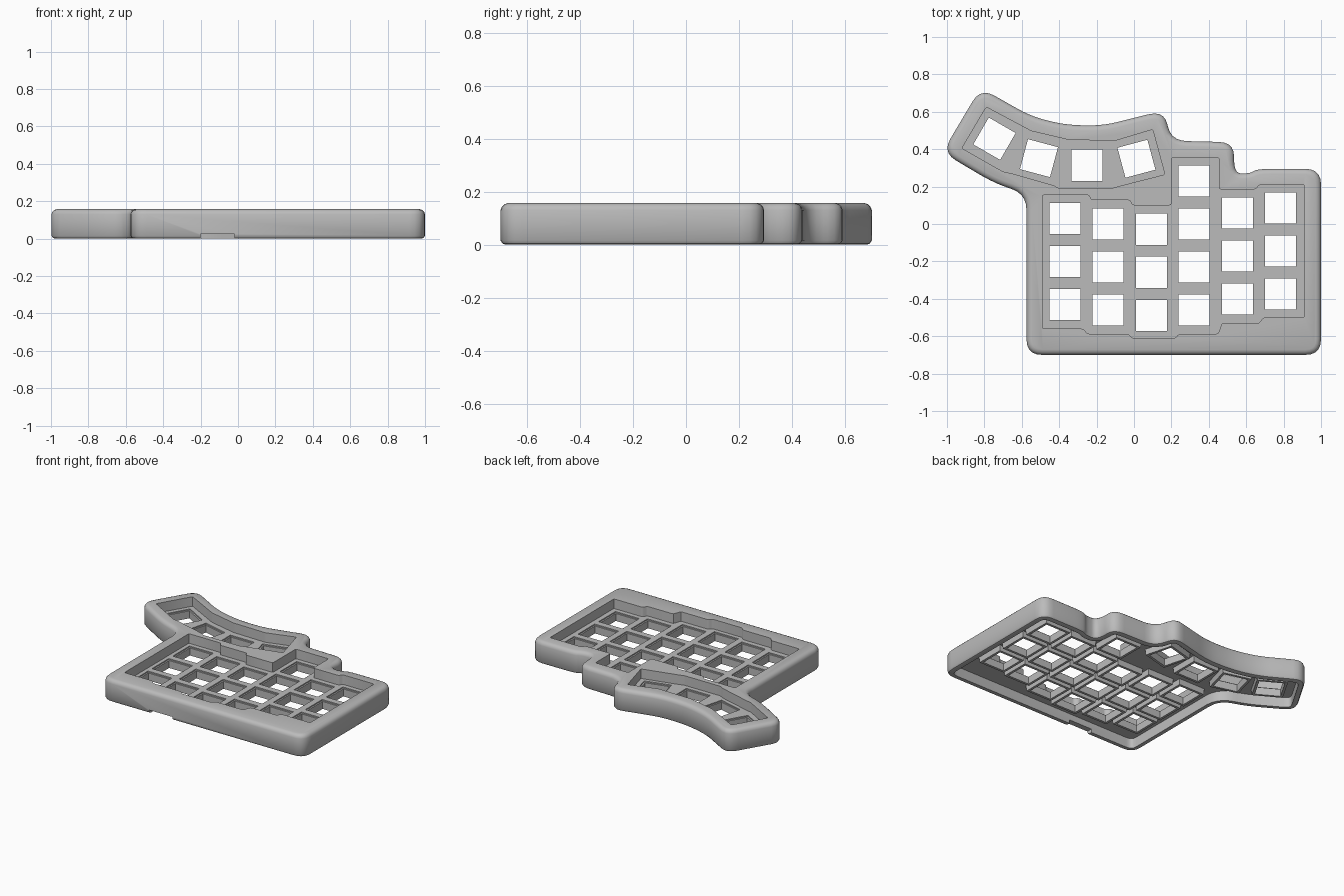
import bpy, bmesh
from math import radians
from mathutils import Vector, Matrix

cube = bpy.data.objects.get("Cube")
if cube:
    bpy.data.objects.remove(cube)

GREY = (0.5, 0.5, 0.5, 1)
mat = bpy.data.materials.new("case grey")
mat.use_nodes = True
mat.diffuse_color = GREY
mat.node_tree.nodes["Principled BSDF"].inputs["Base Color"].default_value = GREY

TOP, PLATE_TOP, PLATE_LOW = 0.157, 0.09, 0.07


def rounded(points, radius, steps=5):
    """Round every corner of a closed outline."""
    pts = [Vector(p) for p in points]
    out = []
    for i, c in enumerate(pts):
        a, b = pts[i - 1] - c, pts[(i + 1) % len(pts)] - c
        a = c + a.normalized() * min(radius, a.length * 0.45)
        b = c + b.normalized() * min(radius, b.length * 0.45)
        for k in range(steps + 1):
            t = k / steps
            out.append(a * (1 - t) ** 2 + c * 2 * t * (1 - t) + b * t * t)
    return out


def inset(pts, d):
    """Move a counter-clockwise outline inwards by d."""
    out = []
    for i, p in enumerate(pts):
        e1 = (p - pts[i - 1]).normalized()
        e2 = (pts[(i + 1) % len(pts)] - p).normalized()
        n1, n2 = Vector((-e1.y, e1.x)), Vector((-e2.y, e2.x))
        out.append(p + (n1 + n2) * d / (1 + n1.dot(n2)))
    return out


def loft(bm, rings, closed=False):
    """Skin a list of (outline, height) rings; cap the ends unless closed."""
    loops = [[bm.verts.new((p[0], p[1], z)) for p in pts] for pts, z in rings]
    pairs = list(zip(loops, loops[1:]))
    if closed:
        pairs.append((loops[-1], loops[0]))
    else:
        bm.faces.new(loops[0][::-1])
        bm.faces.new(loops[-1])
    for lo, hi in pairs:
        for i in range(len(lo)):
            bm.faces.new((lo[i - 1], lo[i], hi[i], hi[i - 1]))


def finish(bm, name):
    bmesh.ops.recalc_face_normals(bm, faces=bm.faces)
    mesh = bpy.data.meshes.new(name)
    bm.to_mesh(mesh)
    bm.free()
    mesh.materials.append(mat)
    obj = bpy.data.objects.new(name, mesh)
    bpy.context.collection.objects.link(obj)
    return obj


def activate(obj):
    bpy.ops.object.select_all(action='DESELECT')
    obj.select_set(True)
    bpy.context.view_layer.objects.active = obj


def cut(target, prisms, name):
    """Subtract straight prisms (outline, low, high) from the target."""
    bm = bmesh.new()
    for pts, low, high in prisms:
        loft(bm, [(pts, low), (pts, high)])
    cutter = finish(bm, name)
    cutter.hide_render = True
    mod = target.modifiers.new(name, 'BOOLEAN')
    mod.operation, mod.solver, mod.object = 'DIFFERENCE', 'EXACT', cutter
    activate(target)
    bpy.ops.object.modifier_apply(modifier=mod.name)
    bpy.data.objects.remove(cutter)


def square(key, size):
    x, y, angle = key
    turn = Matrix.Rotation(radians(angle), 2)
    h = size / 2
    return [Vector((x, y)) + turn @ Vector(c)
            for c in ((-h, -h), (h, -h), (h, h), (-h, h))]


# Outer case outline, counter-clockwise
outline = rounded([
    (-.575, -.7), (1, -.7), (1, .295), (.66, .295), (.62, .27), (.535, .27),
    (.535, .437), (.2, .445), (.16, .607), (-.17, .525), (-.37, .53),
    (-.55, .575), (-.82, .728), (-1.025, .383), (-.75, .22), (-.575, .16)], .085)

# Finger and thumb wells
finger_well = rounded([
    (-.49, -.56), (-.27, -.56), (-.25, -.587), (-.03, -.587), (-.01, -.61),
    (.22, -.61), (.24, -.587), (.45, -.587), (.47, -.53), (.67, -.53),
    (.69, -.5), (.91, -.5), (.91, .21), (.67, .21), (.65, .185), (.455, .185),
    (.455, .355), (.2, .355), (.2, .1), (-.01, .1), (-.02, .127),
    (-.23, .127), (-.24, .155), (-.49, .155)], .01, 2)
thumb_well = rounded([
    (-.92, .405), (-.7, .28), (-.66, .272), (-.43, .207), (-.4, .19),
    (-.12, .19), (-.09, .2), (.165, .265), (.1, .505), (-.1, .445),
    (-.35, .45), (-.55, .497), (-.79, .625)], .01, 2)

# Key positions: columns as (x, top y, count), then the thumb arc
PITCH = 0.23
columns = [(-.37, .03, 3), (-.138, 0, 3), (.093, -.028, 3),
           (.322, .23, 4), (.553, .058, 3), (.783, .085, 3)]
keys = [(x, y - PITCH * r, 0) for x, y, n in columns for r in range(n)]
keys += [(-.746, .456, -30), (-.508, .352, -15), (-.251, .314, 0), (.013, .349, 15)]

# Case shell with rounded top and bottom edges
bm = bmesh.new()
profile = [(.02, 0), (.008, .004), (0, .016), (0, .13),
           (.005, .143), (.014, .152), (.028, TOP)]
loft(bm, [(inset(outline, d), z) for d, z in profile])
case = finish(bm, "case")

# Hollow underside, wells, cable notch and switch openings
cut(case, [(inset(outline, .04), -.1, PLATE_LOW)], "underside_cavity")
cut(case, [(finger_well, PLATE_TOP, .3), (thumb_well, PLATE_TOP, .3)], "wells")
notch = [Vector(p) for p in ((-.2, -.75), (-.02, -.75), (-.02, -.63), (-.2, -.63))]
cut(case, [(notch, -.1, .025)], "cable_notch")
cut(case, [(square(k, .186), .05, .1) for k in keys], "switch_openings")
activate(case)
bpy.ops.object.shade_smooth_by_angle(angle=radians(35))

# Switch sleeves hanging below the plate, with an inner ledge
bm = bmesh.new()
sleeve = [(.19, .082), (.19, .07), (.206, .07), (.2, .03), (.166, .03), (.166, .082)]
for key in keys:
    loft(bm, [(square(key, s), z) for s, z in sleeve], closed=True)
finish(bm, "switch_sleeves")
